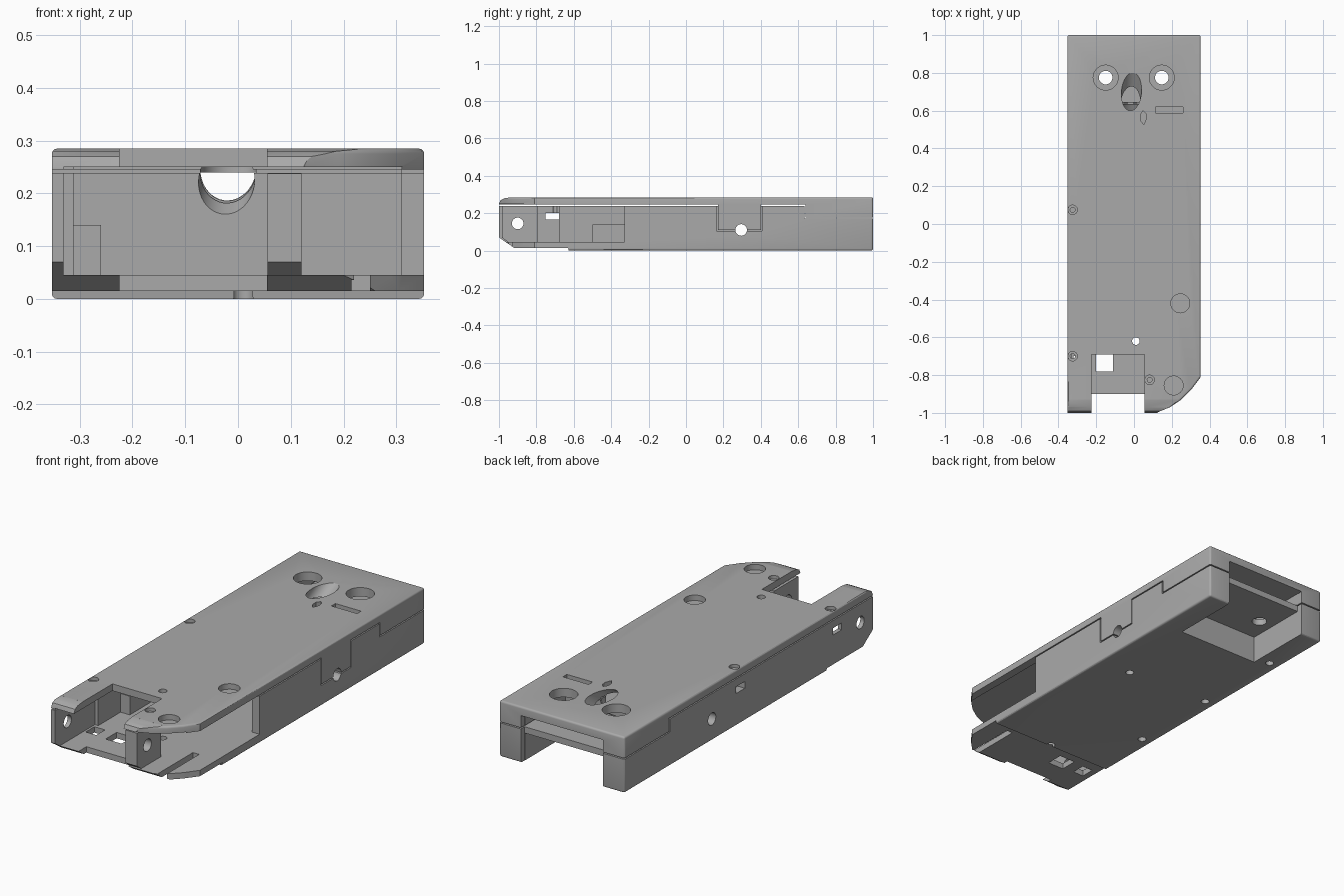
import bpy, bmesh, math
from mathutils import Vector

if "Cube" in bpy.data.objects:
    bpy.data.objects.remove(bpy.data.objects["Cube"])

grey = bpy.data.materials.new("plain grey")
grey.diffuse_color = (0.40, 0.40, 0.40, 1)
grey.use_nodes = True
grey.node_tree.nodes["Principled BSDF"].inputs["Base Color"].default_value = grey.diffuse_color


def make(bm, name="cutter"):
    bmesh.ops.recalc_face_normals(bm, faces=bm.faces[:])
    me = bpy.data.meshes.new(name)
    bm.to_mesh(me)
    bm.free()
    ob = bpy.data.objects.new(name, me)
    bpy.context.collection.objects.link(ob)
    return ob


def prism(pts, axis, a, b, bevel=0):
    """Extrude a 2D outline: axis z takes (x, y) points, axis x takes (y, z)."""
    bm = bmesh.new()
    put = (lambda p, h: (p[0], p[1], h)) if axis == "z" else (lambda p, h: (h, p[0], p[1]))
    lo = [bm.verts.new(put(p, a)) for p in pts]
    hi = [bm.verts.new(put(p, b)) for p in pts]
    bm.faces.new(lo)
    bm.faces.new(hi)
    for i in range(len(pts)):
        j = (i + 1) % len(pts)
        bm.faces.new((lo[i], lo[j], hi[j], hi[i]))
    if bevel:
        bmesh.ops.recalc_face_normals(bm, faces=bm.faces[:])
        edges = [e for e in bm.edges if e.calc_face_angle(0) > 1]
        bmesh.ops.bevel(bm, geom=edges, offset=bevel, segments=3, profile=0.5, affect="EDGES")
    return make(bm)


def box(x0, x1, y0, y1, z0, z1):
    return prism([(x0, y0), (x1, y0), (x1, y1), (x0, y1)], "z", z0, z1)


def rod(p, q, r, n=32):
    p, q = Vector(p), Vector(q)
    bm = bmesh.new()
    bmesh.ops.create_cone(bm, cap_ends=True, segments=n, radius1=r, radius2=r, depth=(q - p).length)
    ob = make(bm)
    m = (q - p).to_track_quat("Z", "Y").to_matrix().to_4x4()
    m.translation = (p + q) / 2
    ob.data.transform(m)
    return ob


def boolean(ob, other, op="DIFFERENCE"):
    mod = ob.modifiers.new("cut", "BOOLEAN")
    mod.operation, mod.solver, mod.object = op, "EXACT", other
    bpy.context.view_layer.objects.active = ob
    bpy.ops.object.modifier_apply(modifier=mod.name)
    bpy.data.objects.remove(other)


def parting(g):
    """Volume belonging to the lid, grown by the seam gap g."""
    lid = prism([(-1.2, .245 - g), (.64 - g, .245 - g), (.64 - g, .178 - g),
                 (1.2, .178 - g), (1.2, .5), (-1.2, .5)], "x", -.6, .6)
    boolean(lid, box(.295, .5, .17 - g, .40 + g, .11 - g, .3), "UNION")
    return lid


# outer block: plan outline with the curved front right corner, trimmed by the side profile
plan = [(-.353, -1.02), (.10, -1.02), (.13, -.995), (.19, -.97), (.25, -.93), (.305, -.875),
        (.353, -.81), (.353, 1), (-.353, 1)]
body = prism(plan, "z", 0, .285, .010)
boolean(body, prism([(1.1, -.1), (-.615, -.1), (-.63, .015), (-.92, .015), (-1, .07), (-1, .25),
                     (-.991, .27), (-.97, .28), (-.93, .2849), (-.92, .4), (1.1, .4)],
                    "x", -.6, .6), "INTERSECT")

# hollow inside, open front and side, mouth notch, rear bays
for b in [(-.312, .31, -.70, .60, .045, .25),
          (-.331, .312, -1.1, -.68, .045, .25),
          (.29, .5, -1.1, -.33, .045, .242),
          (-.225, .055, -1.1, -.69, .05, .4),
          (-.225, .055, -1.1, -.90, -.1, .2),
          (-.23, .23, .64, 1.1, -.1, .14),
          (-.23, .23, .642, 1.1, .172, .24),
          (-.231, .231, .97, 1.1, -.1, .239)]:
    boolean(body, box(*b))

# hinge post beside the mouth and the block on the left wall
boolean(body, prism([(-.79, .03), (-.93, .03), (-.985, .07), (-.985, .238), (-.79, .238)],
                    "x", .056, .12), "UNION")
boolean(body, box(-.33, -.26, -.50, -.33, .03, .14), "UNION")

# cross holes through the sides
for y, z in [(-.90, .145), (.295, .11)]:
    boolean(body, rod((-.6, y, z), (.6, y, z), .031))
# nut slots in the left wall
for y in (.065, -.715):
    boolean(body, box(-.5, -.30, y - .035, y + .035, .165, .20))

# rear screw holes with wide counterbores
for x in (-.15, .147):
    boolean(body, rod((x, .775, .21), (x, .775, .4), .066, 40))
    boolean(body, rod((x, .775, .1), (x, .775, .25), .036))
# round pockets in the lid
for x, y in [(.245, -.42), (.21, -.855)]:
    boolean(body, rod((x, y, .257), (x, y, .4), .05, 40))
# small lid screws
for x, y in [(-.325, .075), (-.325, -.70), (.083, -.825)]:
    boolean(body, rod((x, y, .268), (x, y, .4), .025, 24))
    boolean(body, rod((x, y, .2), (x, y, .3), .013, 16))
boolean(body, rod((.01, -.62, -.1), (.01, -.62, .4), .02, 24))

# slanted light tunnel, leaf hole and slit near the rear
boolean(body, rod((0, .86, .384), (-.03, .50, .161), .053, 40))
leaf = [(.048, .60), (.062, .585), (.066, .56), (.052, .525), (.034, .55), (.034, .58)]
boolean(body, prism(leaf, "z", .262, .4))
boolean(body, box(.115, .26, .588, .62, .262, .4))

# floor openings and underside screws
for b in [(-.20, -.11, -.78, -.692), (-.32, -.26, -.77, -.70), (.215, .25, -.95, -.67)]:
    boolean(body, box(*b, -.1, .1))
for x, y in [(.17, .17), (-.295, -.29), (-.295, .19), (-.295, .68)]:
    boolean(body, rod((x, y, -.1), (x, y, .03), .02, 24))

# split along the stepped seam into base and lid
lid = body.copy()
lid.data = body.data.copy()
bpy.context.collection.objects.link(lid)
boolean(lid, parting(0), "INTERSECT")
boolean(body, parting(.006))
body.name, lid.name = "base_shell", "lid_shell"

for ob in (body, lid):
    ob.data.materials.clear()
    ob.data.materials.append(grey)
    bpy.ops.object.select_all(action="DESELECT")
    ob.select_set(True)
    bpy.context.view_layer.objects.active = ob
    bpy.ops.object.shade_smooth_by_angle(angle=math.radians(30))
